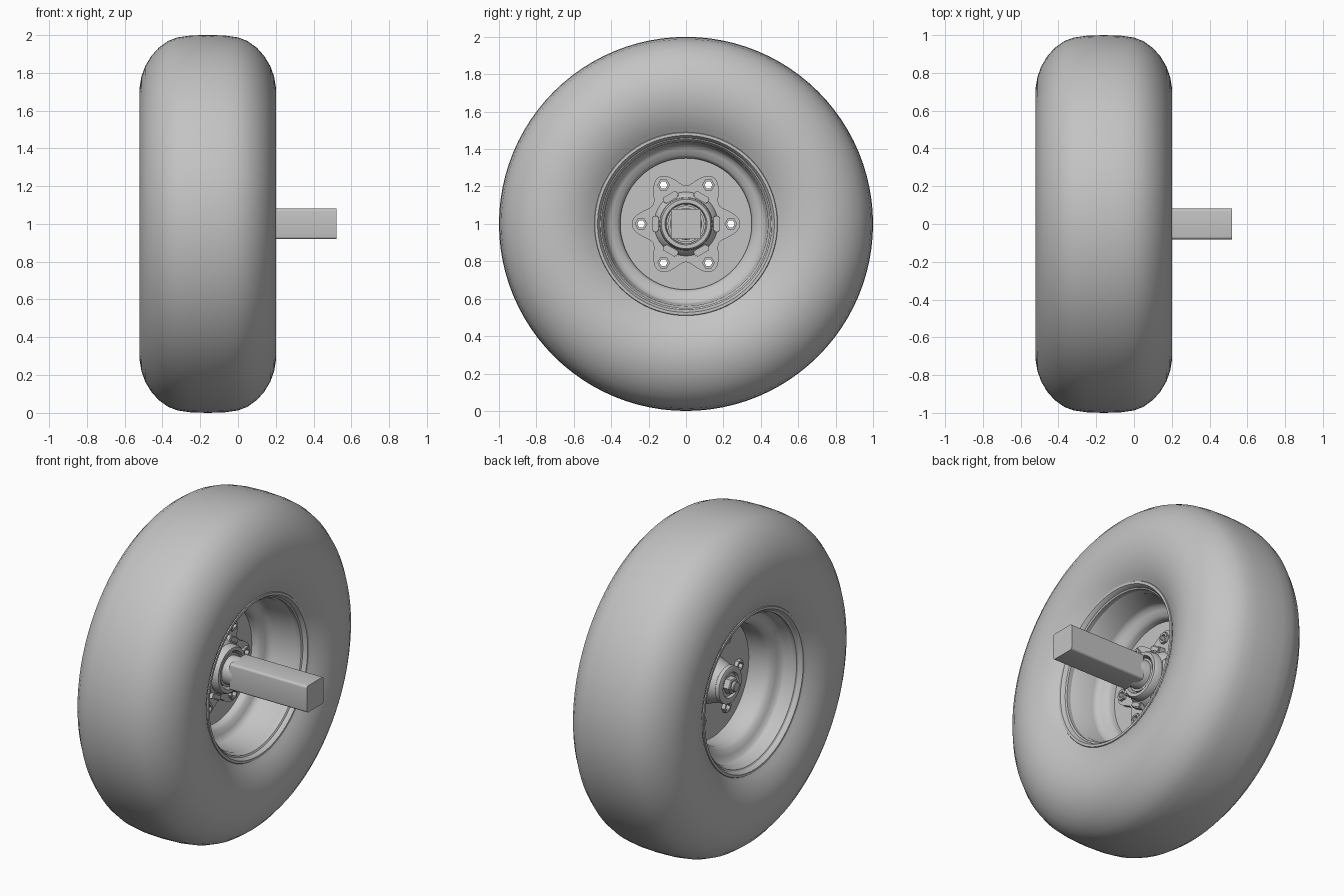
import bpy, bmesh
from math import sin, cos, pi, tau, radians
from mathutils import Vector, Matrix

cube = bpy.data.objects.get("Cube")
if cube:
    bpy.data.objects.remove(cube)

grey = bpy.data.materials.new("plain_grey")
grey.use_nodes = True
colour = (0.55, 0.55, 0.55, 1)
grey.diffuse_color = colour
grey.node_tree.nodes["Principled BSDF"].inputs["Base Color"].default_value = colour

CENTRE = Vector((0, 0, 1))
MID = -0.16                      # middle plane of the wheel
ANGLES = [i * tau / 6 for i in range(6)]


def finish(obj, angle=35):
    obj.data.materials.clear()
    obj.data.materials.append(grey)
    bpy.ops.object.select_all(action="DESELECT")
    obj.select_set(True)
    bpy.context.view_layer.objects.active = obj
    bpy.ops.object.shade_smooth_by_angle(angle=radians(angle))
    return obj


def from_bmesh(name, bm, angle=35):
    bmesh.ops.recalc_face_normals(bm, faces=bm.faces)
    mesh = bpy.data.meshes.new(name)
    bm.to_mesh(mesh)
    bm.free()
    obj = bpy.data.objects.new(name, mesh)
    bpy.context.collection.objects.link(obj)
    return finish(obj, angle)


def revolve(name, profile, steps=96, closed=False, at=(0, 0), angle=35, start=0.0):
    """Spin (x, radius) points about an x-parallel axis offset by at (y, z)."""
    bm = bmesh.new()
    spot = CENTRE + Vector((0, *at))
    verts = [bm.verts.new(spot + Vector((x, r * cos(start), r * sin(start)))) for x, r in profile]
    edges = [bm.edges.new(p) for p in zip(verts, verts[1:])]
    if closed:
        edges.append(bm.edges.new((verts[-1], verts[0])))
    bmesh.ops.spin(bm, geom=verts + edges, cent=spot, axis=(1, 0, 0),
                   angle=tau, steps=steps, use_duplicate=False)
    bmesh.ops.remove_doubles(bm, verts=bm.verts, dist=0.0002)
    return from_bmesh(name, bm, angle)


def plate(name, outline, holes, x, half_thick):
    """Flat plate facing x, cut by round holes given as (y, z, radius)."""
    loops = [[(r * cos(a), r * sin(a)) for a, r in outline]]
    for y, z, r in holes:
        n = 24 if r < 0.05 else 64
        loops.append([(y + r * cos(i * tau / n), z + r * sin(i * tau / n)) for i in range(n)])
    curve = bpy.data.curves.new(name, "CURVE")
    curve.dimensions = "2D"
    curve.fill_mode = "BOTH"
    curve.extrude = half_thick
    for loop in loops:
        spline = curve.splines.new("POLY")
        spline.points.add(len(loop) - 1)
        for point, (y, z) in zip(spline.points, loop):
            point.co = (y, z, 0, 1)
        spline.use_cyclic_u = True
    obj = bpy.data.objects.new(name, curve)
    bpy.context.collection.objects.link(obj)
    obj.matrix_world = Matrix(((0, 0, 1, x), (1, 0, 0, 0), (0, 1, 0, 1), (0, 0, 0, 1)))
    bpy.ops.object.select_all(action="DESELECT")
    obj.select_set(True)
    bpy.context.view_layer.objects.active = obj
    bpy.ops.object.convert(target="MESH")
    return finish(bpy.context.object)


# Tyre: half section mirrored about the middle plane
half = [(0.27, 0.45), (0.29, 0.485), (0.31, 0.515), (0.333, 0.56), (0.35, 0.61),
        (0.36, 0.665), (0.361, 0.72), (0.351, 0.78), (0.331, 0.835), (0.30, 0.887),
        (0.26, 0.932), (0.21, 0.968), (0.16, 0.987), (0.09, 0.997)]
section = [(MID + w, r) for w, r in half] + [(MID, 1.0)]
section += [(MID - w, r) for w, r in reversed(half)]
revolve("tyre", section, closed=True, angle=60)

# Rim: rolled lips, bead seats and an off-centre well
rim = revolve("rim", [
    (0.105, 0.488), (0.122, 0.492), (0.134, 0.485), (0.134, 0.475), (0.12, 0.465),
    (0.085, 0.458), (0.07, 0.443), (-0.06, 0.435), (-0.085, 0.425), (-0.10, 0.40),
    (-0.11, 0.37), (-0.13, 0.356), (-0.29, 0.356), (-0.315, 0.37), (-0.33, 0.40),
    (-0.345, 0.43), (-0.36, 0.438), (-0.39, 0.443), (-0.41, 0.458), (-0.44, 0.465),
    (-0.454, 0.475), (-0.454, 0.485), (-0.442, 0.492), (-0.425, 0.488)], angle=50)
shell = rim.modifiers.new("sheet", "SOLIDIFY")
shell.thickness = 0.01
shell.offset = 0

# Wheel disc and lobed hub flange, both drilled for the bolts
BOLT_R = 0.24
holes = [(BOLT_R * cos(a), BOLT_R * sin(a), 0.021) for a in ANGLES]
ring = [i * tau / 120 for i in range(120)]
plate("wheel_disc", [(a, 0.355) for a in ring], holes + [(0, 0, 0.11)], -0.165, 0.012)
plate("hub_flange", [(a, 0.247 + 0.043 * cos(6 * a)) for a in ring],
      holes + [(0, 0, 0.11)], -0.14, 0.014)

# Hollow hexagonal bolt collars on both sides of the disc
for i, a in enumerate(ANGLES):
    for side, x0, x1 in (("inner", -0.128, -0.108), ("outer", -0.20, -0.175)):
        revolve(f"{side}_bolt_collar_{i + 1}",
                [(x0, 0.021), (x1, 0.021), (x1, 0.034), (x0, 0.034)],
                steps=6, closed=True, at=(BOLT_R * cos(a), BOLT_R * sin(a)), angle=20)

# Hub barrel, open toward the axle and tapering to the outer end
revolve("hub", [
    (-0.06, 0.105), (-0.04, 0.112), (-0.04, 0.132), (-0.055, 0.14), (-0.085, 0.142),
    (-0.105, 0.165), (-0.13, 0.172), (-0.17, 0.155), (-0.18, 0.135), (-0.27, 0.105),
    (-0.275, 0.112), (-0.298, 0.11), (-0.303, 0.1), (-0.303, 0.075), (-0.285, 0.07),
    (-0.285, 0.0), (-0.09, 0.0), (-0.09, 0.105)], steps=64, closed=True)

# Curved ribs round the hub
for i, a in enumerate(ANGLES):
    bm = bmesh.new()
    bmesh.ops.create_cube(bm, size=1, matrix=Matrix.Translation(CENTRE)
                          @ Matrix.Rotation(a, 4, "X")
                          @ Matrix.Translation((-0.105, 0.165, 0))
                          @ Matrix.Diagonal((0.05, 0.036, 0.085, 1)))
    bmesh.ops.bevel(bm, geom=bm.edges[:], offset=0.006, segments=2, affect="EDGES")
    from_bmesh(f"hub_rib_{i + 1}", bm)

# Spindle, seal ring and end nut
revolve("spindle", [(-0.1, 0), (-0.1, 0.085), (0.01, 0.085), (0.02, 0.078), (0.02, 0)], steps=48)
revolve("seal_ring", [(-0.075, 0.08), (-0.05, 0.08), (-0.05, 0.098), (-0.075, 0.098)],
        steps=48, closed=True)
revolve("end_nut", [(-0.27, 0), (-0.27, 0.05), (-0.32, 0.05), (-0.325, 0.044), (-0.325, 0)],
        steps=6, angle=20)
revolve("spindle_tip", [(-0.31, 0), (-0.31, 0.03), (-0.338, 0.03), (-0.342, 0.026), (-0.342, 0)],
        steps=32)

# Square axle bar with softened long edges
bm = bmesh.new()
bmesh.ops.create_cube(bm, size=1, matrix=Matrix.Translation(CENTRE + Vector((0.26, 0, 0)))
                      @ Matrix.Diagonal((0.52, 0.162, 0.162, 1)))
long_edges = [e for e in bm.edges if abs(e.verts[0].co.x - e.verts[1].co.x) > 0.1]
bmesh.ops.bevel(bm, geom=long_edges, offset=0.014, segments=4, profile=0.5, affect="EDGES")
from_bmesh("axle_bar", bm)
